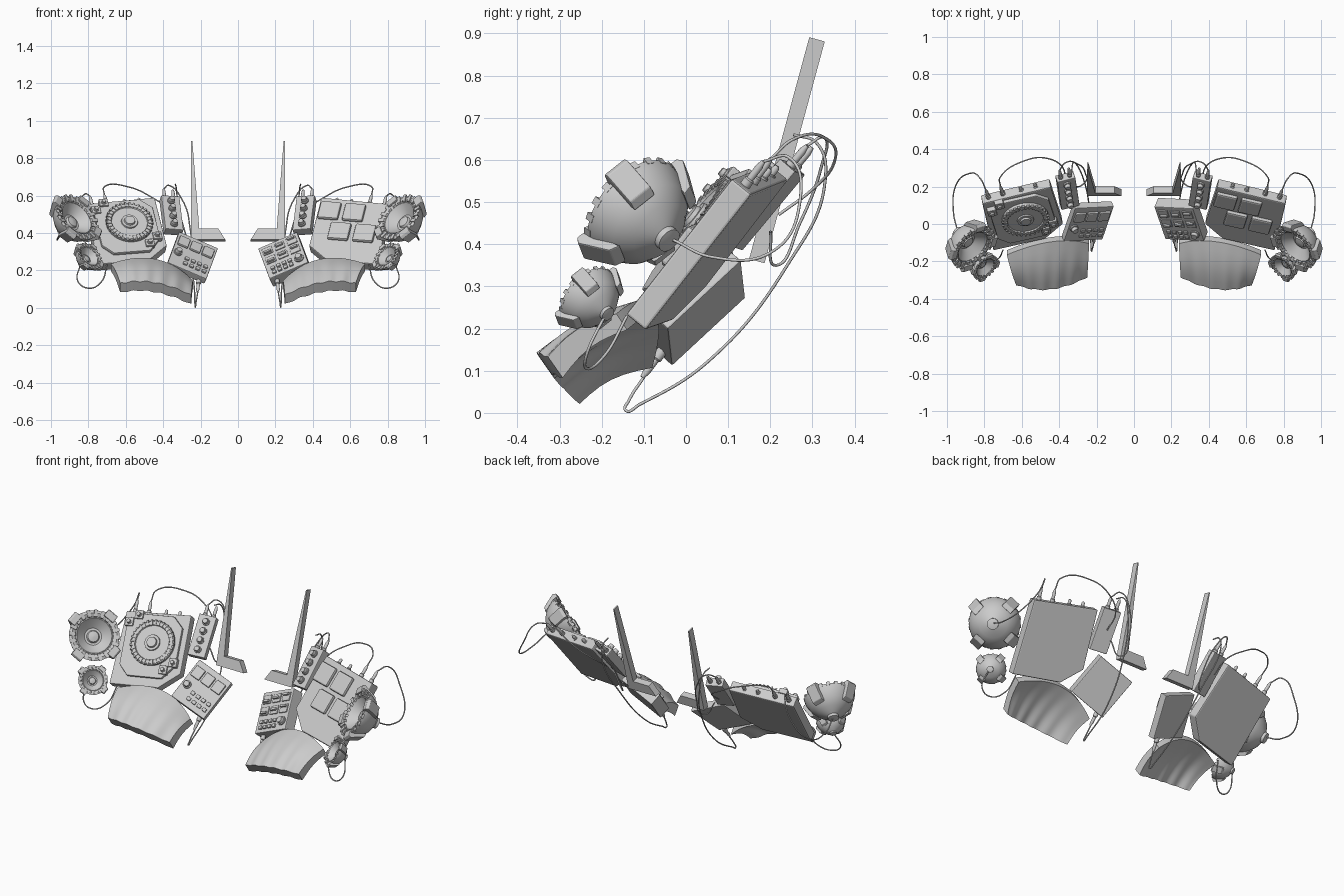
import bpy, bmesh
from math import sin, cos, pi
from mathutils import Matrix, Vector as V

if "Cube" in bpy.data.objects:
    bpy.data.objects.remove(bpy.data.objects["Cube"])

FLIP = Matrix.Scale(-1, 4, (1, 0, 0))


def frame(o, x, u):
    """Local frame: x = outward, y = up the panel, z = panel normal."""
    x = V(x).normalized()
    n = x.cross(V(u)).normalized()
    m = Matrix((x, n.cross(x), n)).transposed().to_4x4()
    m.translation = V(o)
    return m


def skin(name, rings, m, s, bevel=0, smooth=False):
    """Closed loops joined into a capped solid; s = -1 mirrors to the left side."""
    bm = bmesh.new()
    vs = [[bm.verts.new(p) for p in r] for r in rings]
    n = len(vs[0])
    for a, b in zip(vs, vs[1:]):
        for i in range(n):
            j = (i + 1) % n
            bm.faces.new((a[i], a[j], b[j], b[i]))
    bm.faces.new(vs[0])
    bm.faces.new(vs[-1])
    if bevel:
        bmesh.ops.bevel(bm, geom=bm.edges[:], offset=bevel, segments=2, profile=0.5, affect='EDGES')
    bm.transform(m)
    if s < 0:
        bm.transform(FLIP)
    bmesh.ops.recalc_face_normals(bm, faces=bm.faces[:])
    me = bpy.data.meshes.new(name)
    bm.to_mesh(me)
    bm.free()
    ob = bpy.data.objects.new(name, me)
    bpy.context.collection.objects.link(ob)
    if smooth:
        bpy.ops.object.select_all(action='DESELECT')
        ob.select_set(True)
        bpy.context.view_layer.objects.active = ob
        bpy.ops.object.shade_smooth_by_angle(angle=0.6)
    return ob


def prism(name, pts, w0, w1, m, s, bevel=0):
    return skin(name, [[(x, y, w) for x, y in pts] for w in (w0, w1)], m, s, bevel)


def box(name, u, v, du, dv, w0, w1, m, s, bevel=0.003):
    a, b = du / 2, dv / 2
    return prism(name, [(u - a, v - b), (u + a, v - b), (u + a, v + b), (u - a, v + b)], w0, w1, m, s, bevel)


def lathe(name, prof, m, s, u=0, v=0, n=32):
    rings = [[(u + r * cos(2 * pi * i / n), v + r * sin(2 * pi * i / n), w) for i in range(n)] for r, w in prof]
    return skin(name, rings, m, s, smooth=True)


def knob(u, v, r, h, m, s, w=0):
    lathe("knob", [(r * 1.3, w - .002), (r * 1.3, w + h * .3), (r, w + h * .35), (r * .85, w + h)], m, s, u, v, 16)


def plug(p, d, s, length=.065):
    z = V(d).normalized()
    m = z.to_track_quat('Z', 'Y').to_matrix().to_4x4()
    m.translation = V(p)
    k = length
    lathe("cable_plug", [(.013, -.01), (.013, k * .2), (.009, k * .25), (.009, k * .75), (.005, k)], m, s, n=12)


def cable(pts, s):
    c = bpy.data.curves.new("cable", 'CURVE')
    c.dimensions = '3D'
    c.bevel_depth = .0036
    c.bevel_resolution = 2
    sp = c.splines.new('BEZIER')
    sp.bezier_points.add(len(pts) - 1)
    for b, p in zip(sp.bezier_points, pts):
        b.co = (p[0] * s, p[1], p[2])
        b.handle_left_type = b.handle_right_type = 'AUTO'
    bpy.context.collection.objects.link(bpy.data.objects.new("cable", c))


def speaker(name, o, k, s):
    m = frame(o, (.7, -.7, 0), (.37, .37, .85)) @ Matrix.Diagonal((k * 1.17, k * 1.17, k * .87, 1))
    prof = [(.012, -.155), (.026, -.15), (.026, -.132), (.065, -.105), (.095, -.065), (.115, -.01), (.118, .01),
            (.105, .016), (.088, .004), (.082, .008), (.07, -.01), (.04, -.045), (.03, -.045), (.025, -.032), (.004, -.026)]
    lathe(name, prof, m, s, n=40)
    stand = Matrix.Rotation(pi / 2, 4, 'X')
    # four basket arms clasping the bowl, long ribs around the rim
    arm = [(.085, -.085), (.108, -.075), (.14, .012), (.132, .03), (.1, .028), (.1, .0)]
    for i in range(4):
        prism(name + "_arm", arm, -.027, .027, m @ Matrix.Rotation(pi / 4 + i * pi / 2, 4, 'Z') @ stand, s, .003)
    for i in range(20):
        prism(name + "_rib", [(.084, 0), (.117, 0), (.12, .022), (.088, .016)], -.008, .008,
              m @ Matrix.Rotation((i + .5) * pi / 10, 4, 'Z') @ stand, s)


def guard(s):
    """Curved, fluted plate at the bottom."""
    top = [V((.24, -.105, .145)), V((.44, -.095, .26)), V((.68, -.165, .235))]
    bot = [V((.25, -.285, .068)), V((.45, -.35, .135)), V((.63, -.325, .13))]

    def q(c, t):
        return c[0] * (2 * t - 1) * (t - 1) + c[1] * 4 * t * (1 - t) + c[2] * t * (2 * t - 1)
    rings = []
    for i in range(41):
        t = i / 40
        f, b = [], []
        for j in range(7):
            v = j / 6
            p = q(top, t).lerp(q(bot, t), v)
            p = p + V((0, -.6, .8)) * (.018 * sin(pi * v) + .004 * v * cos(10 * pi * t))
            f.append(p)
            b.append(p + V((0, .025 + .01 * v, -.038 - .012 * v)))
        rings.append(f + b[::-1])
    skin("curved_guard", rings, Matrix(), s, smooth=True)


MAIN = frame((.6, .033, .42), (.97, -.22, -.077), (.2, .6, .78))
MIX = frame((.241, .0, .281), (.22, -.035, .067), (-.057, .174, .163)) @ Matrix.Rotation(.15, 4, 'Z')
KNB = frame((.35, .16, .51), (.1, -.025, .008), (.022, .15, .18))

for s in (1, -1):
    # main slab with one cut corner
    prism("main_panel", [(-.2, -.13), (-.085, -.22), (.2, -.22), (.178, .192), (-.2, .2)], -.06, 0, MAIN, s, .006)
    for u in (-.12, -.04, .06, .14):
        p = MAIN @ V((u, .195, -.03))
        plug(p, MAIN.col[1].xyz, s, .07 if u > 0 else .03)
    # narrow box with four knobs
    box("knob_box", 0, 0, .1, .235, -.05, 0, KNB, s, .004)
    for i in range(4):
        knob(0, -.08 + i * .053, .016, .028, KNB, s)
    for u in (-.025, .025):
        plug(KNB @ V((u, .115, -.025)), KNB.col[1].xyz, s)
    # tall tapered bracket with foot, leaning back
    brk = frame((0, .168, .36), (1, 0, 0), (0, .262, .965))
    prism("tall_bracket", [(.068, 0), (.25, 0), (.25, .545), (.244, .545), (.207, .06), (.105, .06)], -.019, .019, brk, s)
    # speakers and guard
    speaker("large_speaker", (.867, -.118, .477), 1, s)
    speaker("small_speaker", (.797, -.23, .273), .58, s)
    guard(s)
    # cables
    plug((.21, -.062, .14), (.1, -.6, -.8), s, .07)
    cable([(.215, -.1, .085), (.224, -.135, .03), (.228, -.143, .006), (.23, -.11, .02), (.235, .05, .12),
           (.27, .24, .35), (.32, .33, .55), (.33, .31, .64), (.335, .255, .66)], s)
    pm = MAIN @ V((.06, .265, -.03))
    cable([pm, pm + V((0, .05, .045)), (.58, .34, .645), (.46, .35, .59), (.38, .3, .53), (.37, .22, .47)], s)
    pn = MAIN @ V((.14, .265, -.03))
    cable([pn, pn + V((.03, .06, .01)), (.88, .27, .5), (.955, .2, .38), (.965, .06, .37), (.945, -.03, .41)], s)
    cable([(.842, -.19, .235), (.855, -.235, .14), (.8, -.235, .105), (.73, -.19, .14), (.7, -.14, .23)], s)
    pk = KNB @ V((.025, .18, -.025))
    cable([pk, pk + V((-.03, .04, .02)), (.3, .32, .58), (.26, .27, .45), (.27, .215, .35), (.33, .2, .43)], s)

# right side: four large pads
for u, v in ((-.135, .108), (0, .108), (-.053, -.026), (.084, -.026)):
    box("large_pad", u, v, .113, .113, -.005, .02, MAIN, 1, .009)
# right side: slider mixer
box("slider_mixer", 0, 0, .225, .245, -.07, 0, MIX, 1, .004)
for i in range(3):
    for j in range(2):
        u, v = -.07 + i * .07, .075 - j * .07
        box("slider_track", u, v, .055, .05, -.002, .006, MIX, 1, .002)
        box("slider_cap", u, v + .012 * (i - 1), .04, .014, .004, .018, MIX, 1)
for i in range(4):
    for j in range(2):
        box("mixer_button", -.075 + i * .033, -.06 - j * .033, .022, .02, -.002, .01, MIX, 1)
knob(.075, -.07, .02, .025, MIX, 1)

# left side: turntable deck
deck = [(-.17, -.09), (-.1, -.17), (.1, -.17), (.155, -.11), (.155, .12), (.09, .18), (-.11, .18), (-.17, .12)]
prism("deck_plate", deck, -.002, .02, MAIN, -1, .005)
lathe("platter", [(.125, .015), (.125, .035), (.118, .042), (.1, .042), (.096, .036), (.045, .036), (.043, .044),
                  (.03, .044), (.027, .054), (.002, .054)], MAIN, -1, -.02, .02, 48)
for i in range(32):
    mm = MAIN @ Matrix.Translation((-.02, .02, 0)) @ Matrix.Rotation(i * pi / 16, 4, 'Z')
    box("platter_rib", .113, 0, .03, .009, .03, .046, mm, -1, 0)
for u, v in ((-.13, -.1), (.115, .15)):
    for k in (-1, 1):
        box("deck_switch_box", u + k * .025, v - k * .022, .048, .048, 0, .03, MAIN, -1, .004)
        knob(u + k * .025, v - k * .022, .012, .014, MAIN, -1, .03)

# left side: pad controller
box("pad_controller", 0, 0, .225, .25, -.042, 0, MIX, -1, .004)
for i in range(3):
    box("small_pad", -.07 + i * .07, .06, .06, .065, -.002, .014, MIX, -1, .005)
knob(.08, -.025, .018, .028, MIX, -1)
for i in range(4):
    for j in range(2):
        box("controller_button", -.085 + i * .036, -.045 - j * .038, .024, .02, -.002, .01, MIX, -1)
